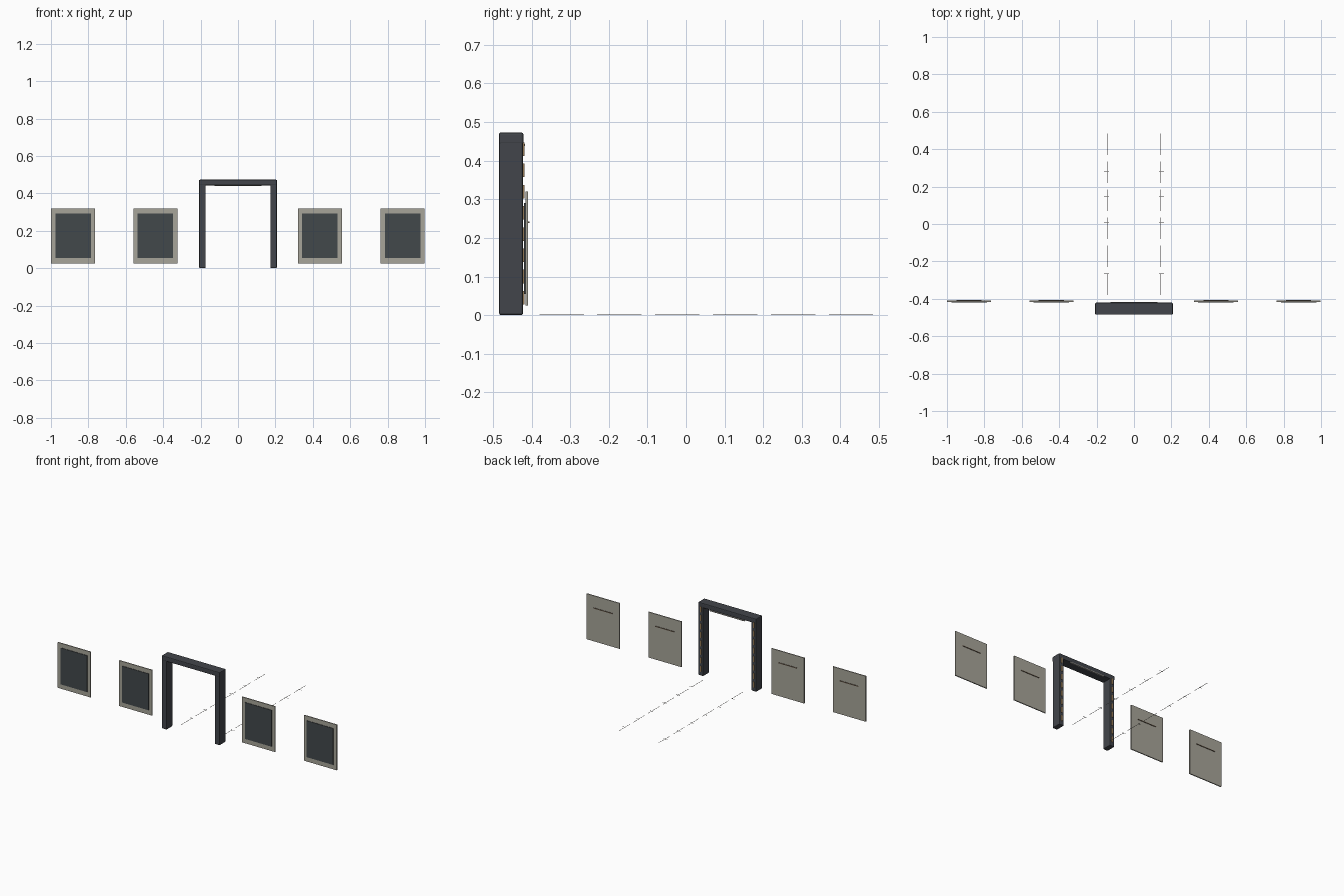
import bpy

if "Cube" in bpy.data.objects:
    bpy.data.objects.remove(bpy.data.objects["Cube"])

def material(name, rgb):
    m = bpy.data.materials.new(name)
    m.diffuse_color = (*rgb, 1)
    m.use_nodes = True
    m.node_tree.nodes["Principled BSDF"].inputs["Base Color"].default_value = m.diffuse_color
    return m

CHARCOAL = material("charcoal", (0.055, 0.06, 0.07))
SLATE = material("slate_panel", (0.055, 0.065, 0.07))
STONE = material("warm_grey", (0.39, 0.375, 0.32))
AMBER = material("amber", (0.5, 0.32, 0.15))
BRONZE = material("bronze", (0.15, 0.11, 0.075))
PALE = material("pale_grey", (0.42, 0.4, 0.37))

def box(name, x, y, z, mat, bevel=0.0):
    """Box from (min, max) ranges, with optional bevel."""
    bpy.ops.mesh.primitive_cube_add(
        size=1, location=[(r[0] + r[1]) / 2 for r in (x, y, z)])
    ob = bpy.context.object
    ob.name = name
    ob.scale = [r[1] - r[0] for r in (x, y, z)]
    bpy.ops.object.transform_apply(location=False, rotation=False, scale=True)
    ob.data.materials.append(mat)
    if bevel:
        b = ob.modifiers.new("edge", 'BEVEL')
        b.width = bevel
        b.segments = 2
    return ob

def around(c, w):
    return (c - w / 2, c + w / 2)

# Gate: two posts and a lintel
for s, side in ((-1, "left"), (1, "right")):
    box(f"gate_post_{side}", around(s * 0.19, 0.035), (-0.484, -0.422),
        (0, 0.468), CHARCOAL, 0.005)
    # row of light strips on the back of each post
    for i in range(8):
        box(f"post_light_{side}_{i}", around(s * 0.19, 0.008), (-0.424, -0.4185),
            around(0.045 + i * 0.055, 0.035), AMBER)
box("gate_lintel", (-0.208, 0.208), (-0.485, -0.421), (0.442, 0.473), CHARCOAL, 0.005)
box("lintel_light", (-0.125, 0.125), (-0.424, -0.417), (0.438, 0.443), PALE)

# Four hanging panels with a dark front face and a bar on the back
for i, x in enumerate((-0.882, -0.442, 0.438, 0.88)):
    box(f"panel_frame_{i}", around(x, 0.236), (-0.416, -0.409), (0.025, 0.32), STONE, 0.001)
    box(f"panel_face_{i}", around(x, 0.19), (-0.419, -0.415), (0.055, 0.291), SLATE)
    box(f"panel_back_bar_{i}", around(x, 0.135), (-0.410, -0.406), (0.238, 0.243), BRONZE)

# Hair-thin dashed floor guide lines with small cross ticks
for s, side in ((-1, "left"), (1, "right")):
    for i in range(6):
        y = -0.38 + i * 0.15
        box(f"floor_dash_{side}_{i}", around(s * 0.143, 0.002), (y, y + 0.115), (0, 0.001), PALE)
        box(f"floor_tick_{side}_{i}", around(s * 0.148, 0.026),
            around(-0.265 + i * 0.137, 0.002), (0, 0.001), PALE)
